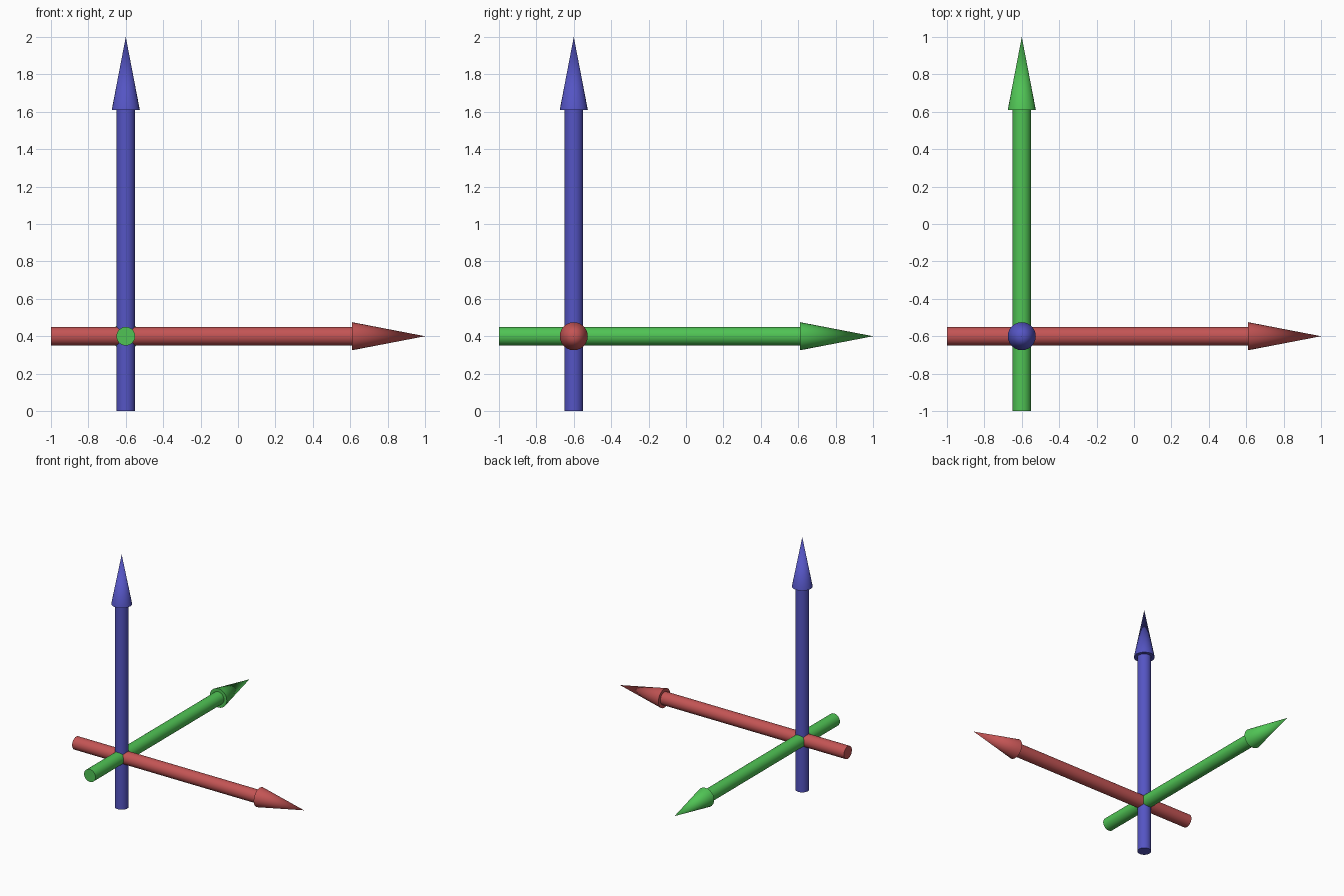
import bpy
from math import pi
from mathutils import Vector

if "Cube" in bpy.data.objects:
    bpy.data.objects.remove(bpy.data.objects["Cube"])

SIDES = 24
ORIGIN = Vector((-0.6, -0.6, 0.4))   # where the three arrows cross
TAIL, NECK, TIP = -0.4, 1.21, 1.6    # distances along each arrow


def finish(name, mat):
    obj = bpy.context.object
    obj.name = name
    obj.data.materials.append(mat)
    bpy.ops.object.shade_smooth_by_angle(angle=pi / 6)


def arrow(name, direction, rotation, color):
    mat = bpy.data.materials.new(name + "_paint")
    mat.diffuse_color = (*color, 1)
    mat.use_nodes = True
    mat.node_tree.nodes["Principled BSDF"].inputs["Base Color"].default_value = mat.diffuse_color
    d = Vector(direction)
    # shaft
    bpy.ops.mesh.primitive_cylinder_add(
        vertices=SIDES, radius=0.05, depth=NECK - TAIL,
        location=ORIGIN + d * (NECK + TAIL) / 2, rotation=rotation)
    finish(name + "_shaft", mat)
    # pointed head
    bpy.ops.mesh.primitive_cone_add(
        vertices=SIDES, radius1=0.075, radius2=0, depth=TIP - NECK,
        location=ORIGIN + d * (NECK + TIP) / 2, rotation=rotation)
    finish(name + "_head", mat)


arrow("x_arrow", (1, 0, 0), (0, pi / 2, 0), (0.55, 0.09, 0.09))
arrow("y_arrow", (0, 1, 0), (-pi / 2, 0, 0), (0.08, 0.55, 0.09))
arrow("z_arrow", (0, 0, 1), (0, 0, 0), (0.09, 0.09, 0.55))
